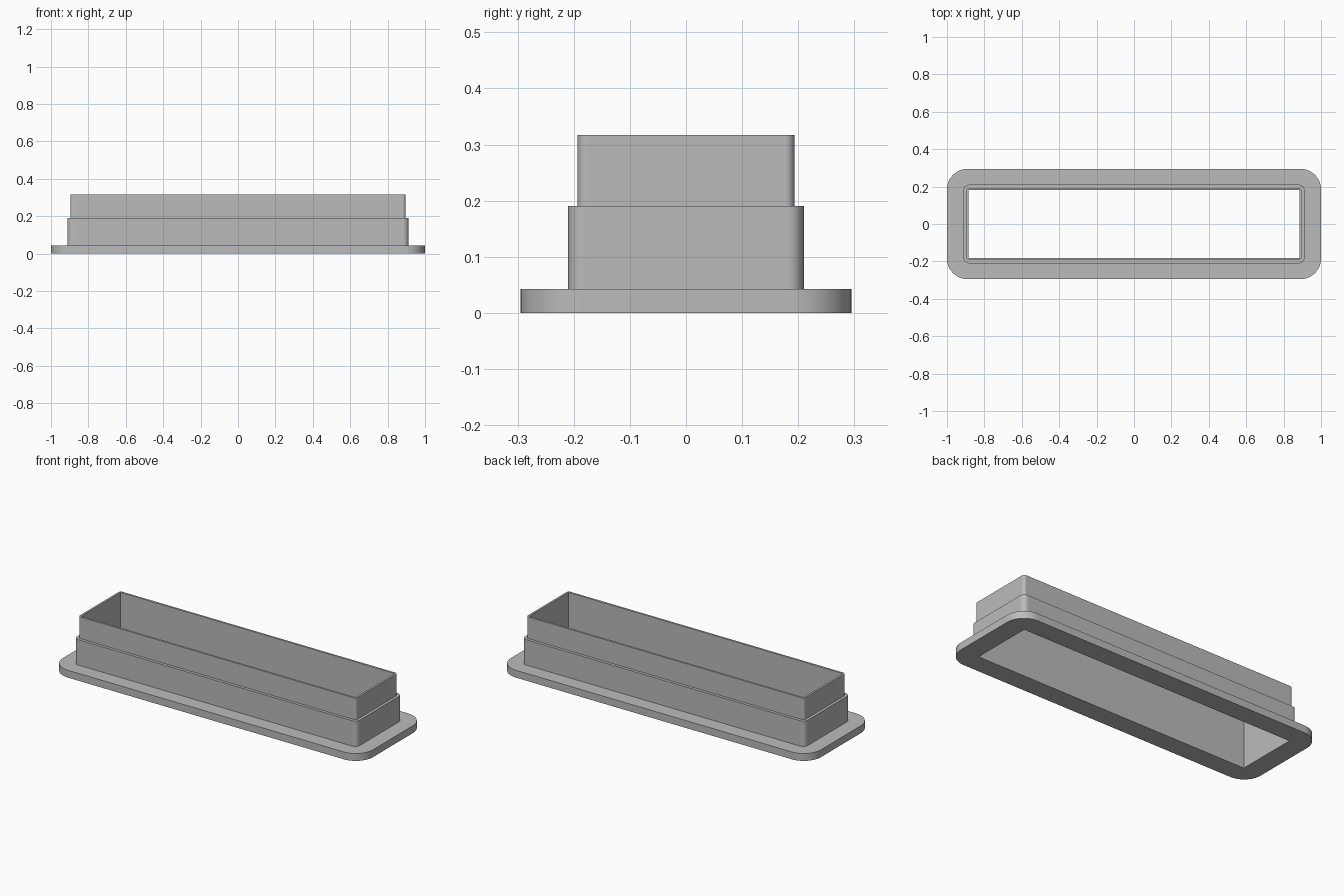
import bpy, bmesh
from math import sin, cos, pi

cube = bpy.data.objects.get("Cube")
if cube:
    bpy.data.objects.remove(cube, do_unlink=True)

SEGMENTS = 10  # per rounded corner


def rounded_ring(bm, half_x, half_y, radius, z):
    """One closed rounded-rectangle loop of vertices."""
    ring = []
    for quarter, (sx, sy) in enumerate([(1, 1), (-1, 1), (-1, -1), (1, -1)]):
        for i in range(SEGMENTS + 1):
            a = (quarter + i / SEGMENTS) * pi / 2
            ring.append(bm.verts.new((sx * (half_x - radius) + radius * cos(a),
                                      sy * (half_y - radius) + radius * sin(a), z)))
    return ring


# Outlines: half width, half depth, corner radius
flange = (1.0, 0.295, 0.11)
collar = (0.912, 0.21, 0.03)
rim = (0.896, 0.193, 0.016)
opening = (0.884, 0.181, 0.0)
flange_top, collar_top, rim_top = 0.043, 0.191, 0.317

# Stepped hollow frame: up the outside, down the inside
steps = [(flange, 0), (flange, flange_top), (collar, flange_top), (collar, collar_top),
         (rim, collar_top), (rim, rim_top), (opening, rim_top), (opening, 0)]
bm = bmesh.new()
rings = [rounded_ring(bm, *outline, z) for outline, z in steps]
for k, low in enumerate(rings):
    high = rings[(k + 1) % len(rings)]
    for i in range(len(low)):
        j = (i + 1) % len(low)
        bm.faces.new((low[i], low[j], high[j], high[i]))
bmesh.ops.remove_doubles(bm, verts=bm.verts, dist=0.0001)
bmesh.ops.recalc_face_normals(bm, faces=bm.faces)

mesh = bpy.data.meshes.new("stepped_frame")
bm.to_mesh(mesh)
bm.free()
frame = bpy.data.objects.new("stepped_frame", mesh)
bpy.context.collection.objects.link(frame)

# Plain grey
grey = bpy.data.materials.new("grey")
grey.use_nodes = True
colour = (0.5, 0.5, 0.5, 1)
grey.diffuse_color = colour
grey.node_tree.nodes["Principled BSDF"].inputs["Base Color"].default_value = colour
mesh.materials.append(grey)

# Smooth corners, crisp edges
bpy.ops.object.select_all(action="DESELECT")
frame.select_set(True)
bpy.context.view_layer.objects.active = frame
bpy.ops.object.shade_smooth_by_angle(angle=pi / 6)
weighted = frame.modifiers.new("weighted_normals", "WEIGHTED_NORMAL")
weighted.keep_sharp = True
